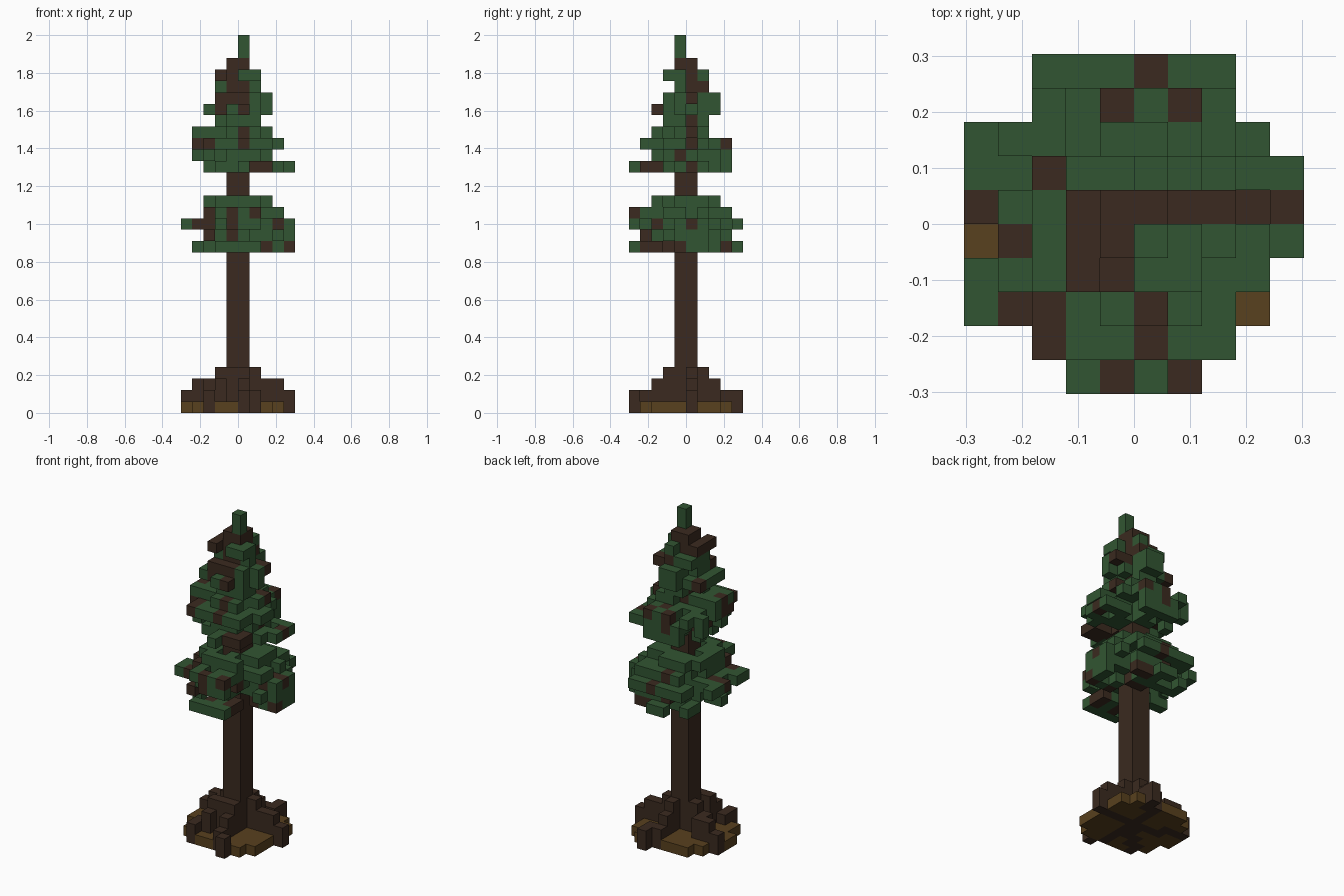
import bpy
import bmesh
import random
from math import cos, sin, radians, floor, hypot
from mathutils import Vector

if "Cube" in bpy.data.objects:
    bpy.data.objects.remove(bpy.data.objects["Cube"], do_unlink=True)

random.seed(11)
UNIT = 2 / 33  # edge of one block


def material(name, colour):
    mat = bpy.data.materials.new(name)
    mat.use_nodes = True
    mat.diffuse_color = (*colour, 1)
    mat.node_tree.nodes["Principled BSDF"].inputs["Base Color"].default_value = (*colour, 1)
    return mat


needle_green = material("needle green", (0.031, 0.091, 0.032))
bark_brown = material("bark brown", (0.043, 0.023, 0.014))
soil_ochre = material("soil ochre", (0.098, 0.052, 0.013))

SIDES = [Vector(s) for s in ((1, 0, 0), (-1, 0, 0), (0, 1, 0), (0, -1, 0), (0, 0, 1), (0, 0, -1))]


def neighbours(cell):
    return [tuple(int(c + d) for c, d in zip(cell, side)) for side in SIDES]


def block_object(name, cells, solid, mat):
    """Make one mesh from the visible sides of a set of blocks."""
    bm = bmesh.new()
    for cell in sorted(cells):
        centre = Vector(cell) + Vector((0.5, 0.5, 0.5))
        for side, other in zip(SIDES, neighbours(cell)):
            if other in solid:
                continue
            u = Vector((side.y, side.z, side.x))
            v = side.cross(u)
            corners = [centre + (side + u * a + v * b) / 2
                       for a, b in ((-1, -1), (1, -1), (1, 1), (-1, 1))]
            bm.faces.new([bm.verts.new(p * UNIT) for p in corners])
    bmesh.ops.remove_doubles(bm, verts=bm.verts, dist=0.001)
    mesh = bpy.data.meshes.new(name)
    bm.to_mesh(mesh)
    bm.free()
    mesh.materials.append(mat)
    obj = bpy.data.objects.new(name, mesh)
    bpy.context.collection.objects.link(obj)


def ray(angle, length):
    """Blocks along a straight line out from the trunk, with their distance."""
    a = radians(angle)
    for step in range(4, int(length * 4) + 1):
        r = step / 4
        yield floor(r * cos(a)), floor(r * sin(a)), r


# Trunk, two blocks square
trunk = {(x, y, z) for x in (-1, 0) for y in (-1, 0) for z in range(31)}

# Five buttress roots, stepping down outwards: direction, length, shoulder
roots = set()
for angle, length, shoulder in ((4, 4.9, 3.9), (74, 4.9, 3), (157, 4.9, 3.9),
                                (230, 4.5, 3.2), (284, 4.9, 3)):
    for x, y, r in ray(angle, length):
        height = 4 if r < 2 else 3 if r < shoulder else 2
        roots |= {(x, y, z) for z in range(height)}
roots -= trunk

# Round soil slab, slightly off centre
span = range(-5, 5)
soil = {(x, y, 0) for x in span for y in span if hypot(x + 0.6, y + 0.5) < 4.45}
soil -= roots | trunk

# Crown outline from above: x limits of each row of blocks, front to back
ROWS = [(-2, 1), (-3, 2), (-5, 2), (-5, 3), (-4, 4), (-5, 4), (-5, 4), (-5, 3), (-3, 2), (-3, 2)]


def in_crown(x, y):
    return y in span and ROWS[y + 5][0] <= x <= ROWS[y + 5][1]


# Bare branches: level, direction, length
BRANCHES = [
    (14, 260, 4.8), (14, 60, 4.6), (15, 232, 4), (16, 5, 4.9), (16, 175, 4.9),
    (16, 213, 4.9), (16, 88, 4.9), (21, 290, 4), (22, 100, 4), (23, 195, 3.9),
    (24, 5, 2.9), (24, 278, 2.9), (26, 210, 2.4), (27, 225, 2.2), (28, 80, 1.9),
    (29, 175, 1.9),
]
branches = {(x, y, z) for z, angle, length in BRANCHES
            for x, y, r in ray(angle, length) if in_crown(x, y)}
branches -= trunk

# Needle layers: level, x limits, y limits, hollow core, fullness
LAYERS = [
    (14, -4, 5, -5, 5, 2.5, 0.35), (15, -3, 5, -3, 4, 1.5, 0.6),
    (16, -5, 5, -5, 5, 0, 0.7), (17, -3, 4, -5, 4, 0, 0.75),
    (18, -3, 3, -3, 3, 0, 0.8), (21, -3, 5, -5, 4, 1.5, 0.5),
    (22, -4, 3, -3, 4, 0, 0.7), (23, -4, 4, -4, 4, 0, 0.7),
    (24, -4, 3, -3, 2, 0, 0.65), (25, -2, 2, -2, 2, 0, 0.8),
    (26, -3, 3, -3, 3, 0, 0.5), (27, -2, 3, -2, 3, 0, 0.6),
    (28, -2, 2, -1, 2, 0, 0.7), (29, -2, 2, -2, 2, 0, 0.5),
]
needles = {(0, -1, 31), (0, -1, 32)}
for z, x0, x1, y0, y1, core, fullness in LAYERS:
    for x in range(x0, x1):
        for y in range(y0, y1):
            dx = (2 * x + 1 - x0 - x1) / (x1 - x0)
            dy = (2 * y + 1 - y0 - y1) / (y1 - y0)
            spread = dx * dx + dy * dy
            if spread > 1.2 or not in_crown(x, y) or hypot(x + 0.5, y + 0.5) < core:
                continue
            on_axis = x == 0 or y == -1
            if spread < 0.25 and z != 21 or on_axis or random.random() < fullness:
                needles.add((x, y, z))
needles -= trunk | branches

# Drop stray blocks that touch nothing
filled = needles | branches | trunk
needles = {c for c in needles if any(n in filled for n in neighbours(c))}
filled = sorted(needles | branches | trunk)

# Scattered twigs on the back and right side
for cell in sorted(needles):
    if cell[0] - cell[1] < -1 and cell[2] < 30 and random.random() < 0.12:
        needles.remove(cell)
        branches.add(cell)

# Twigs showing on the front: level, x positions
FRONT = {14: [2], 15: [-3, -1], 16: [-4, -3, -1, 3], 17: [-3, -1], 21: [1, 2],
         23: [-4, -3, 0], 24: [0], 26: [-2], 27: [-2, -1, 0], 28: [-1], 29: [-2, -1]}
# Twigs showing on the left side: level, y positions
LEFT = {14: [-4, -3, -2, -1, 3], 16: [-3, 0], 21: [-4, -3], 22: [-1], 23: [0],
        24: [0], 27: [0], 28: [0, 1], 29: [0]}
# Twigs showing from above: row, x positions
ABOVE = {4: [0], 3: [-1, 1], 1: [-3], 0: [-5, -2, -1, 0, 1, 2, 3, 4], -1: [-4, -2],
         -2: [-1], -3: [-4, -3, 0], -4: [0], -5: [-1, 1]}

# Cover the outermost blocks with needles, then leave the listed twigs bare
covered, bare = set(), set()
for twigs, across, up, toward in ((FRONT, 0, 2, (0, -1, 0)), (LEFT, 1, 2, (1, 0, 0)),
                                  (ABOVE, 0, 1, (0, 0, 1))):
    outer = {}
    for cell in sorted(filled, key=lambda c: Vector(c).dot(toward)):
        outer[cell[across], cell[up]] = cell
    for (place, row), cell in outer.items():
        (bare if place in twigs.get(row, []) else covered).add(cell)
needles = (needles | covered) - bare - trunk
branches = (branches | bare) - needles - trunk

solid = trunk | roots | soil | branches | needles
block_object("trunk", trunk, solid, bark_brown)
block_object("roots", roots, solid, bark_brown)
block_object("soil", soil, solid, soil_ochre)
block_object("branches", branches, solid, bark_brown)
block_object("needles", needles, solid, needle_green)
